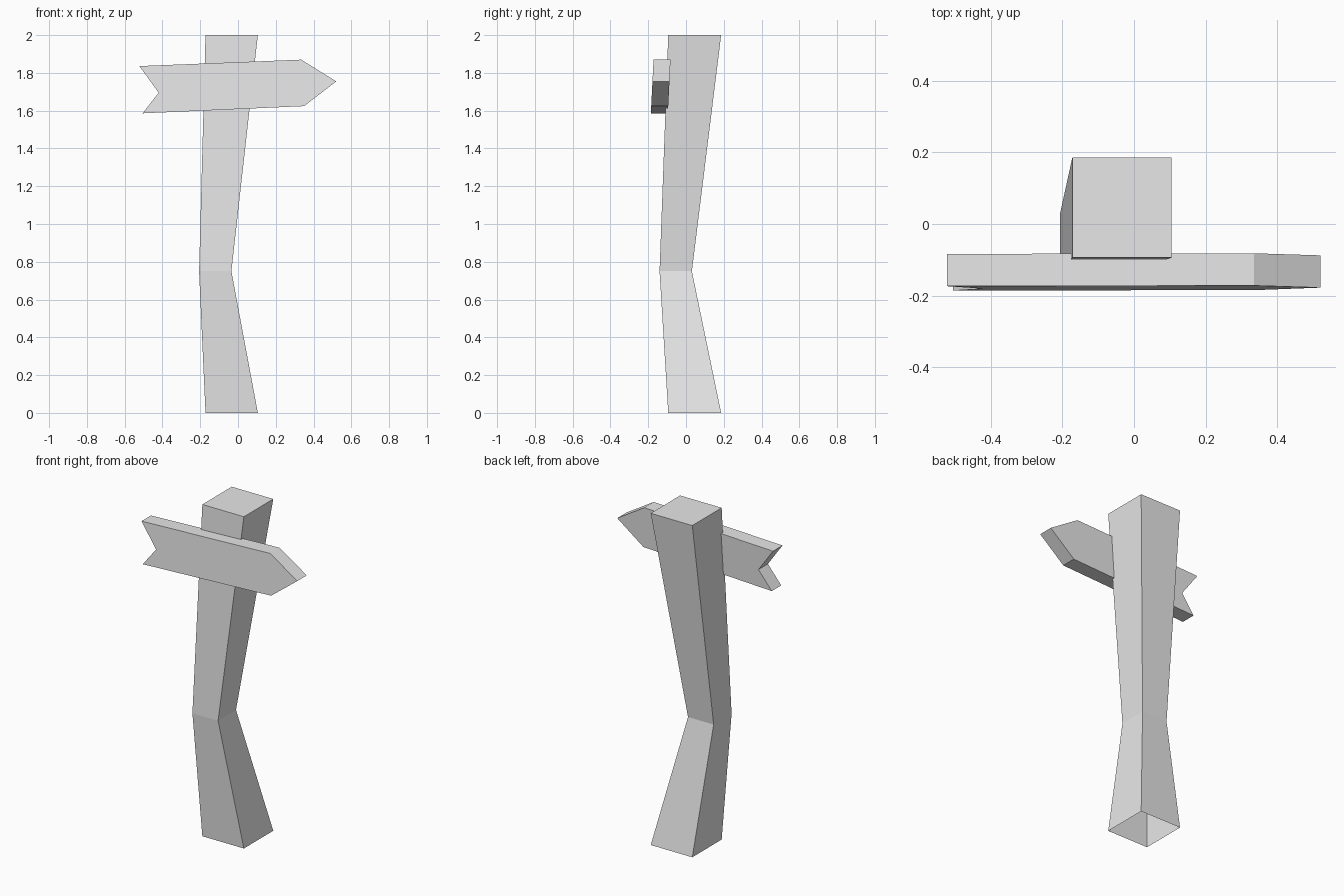
import bpy, bmesh

cube = bpy.data.objects.get("Cube")
if cube:
    bpy.data.objects.remove(cube, do_unlink=True)

grey = bpy.data.materials.new("plain grey")
grey.use_nodes = True
colour = (0.8, 0.8, 0.8, 1)
grey.diffuse_color = colour
grey.node_tree.nodes["Principled BSDF"].inputs["Base Color"].default_value = colour


def loft(name, rings, cap_first=True):
    """Join matching rings of points with quads and cap the ends."""
    bm = bmesh.new()
    loops = [[bm.verts.new(p) for p in ring] for ring in rings]
    for a, b in zip(loops, loops[1:]):
        for i in range(len(a)):
            j = (i + 1) % len(a)
            bm.faces.new((a[i], a[j], b[j], b[i]))
    bm.faces.new(loops[-1])
    if cap_first:
        bm.faces.new(reversed(loops[0]))
    bmesh.ops.recalc_face_normals(bm, faces=bm.faces)
    mesh = bpy.data.meshes.new(name)
    bm.to_mesh(mesh)
    bm.free()
    mesh.materials.append(grey)
    obj = bpy.data.objects.new(name, mesh)
    bpy.context.collection.objects.link(obj)
    return obj


def square(x0, x1, y0, y1, z):
    return [(x0, y0, z), (x1, y0, z), (x1, y1, z), (x0, y1, z)]


# Crooked post, narrow at the bend, open underneath
end = (-0.172, 0.105, -0.094, 0.186)
bend = (-0.206, -0.035, -0.14, 0.031)
loft("post", [square(*end, 0), square(*bend, 0.75), square(*end, 2)], cap_first=False)

# Arrow board with a notched tail, leaning back slightly
outline = [(-0.522, 1.836), (-0.42, 1.695), (-0.505, 1.586),
           (0.35, 1.624), (0.52, 1.755), (0.335, 1.87)]
thickness = 0.09
front = [(x, -0.186 + 0.05 * (z - 1.586), z) for x, z in outline]
back = [(x, y + thickness, z) for x, y, z in front]
loft("arrow_board", [front, back])
